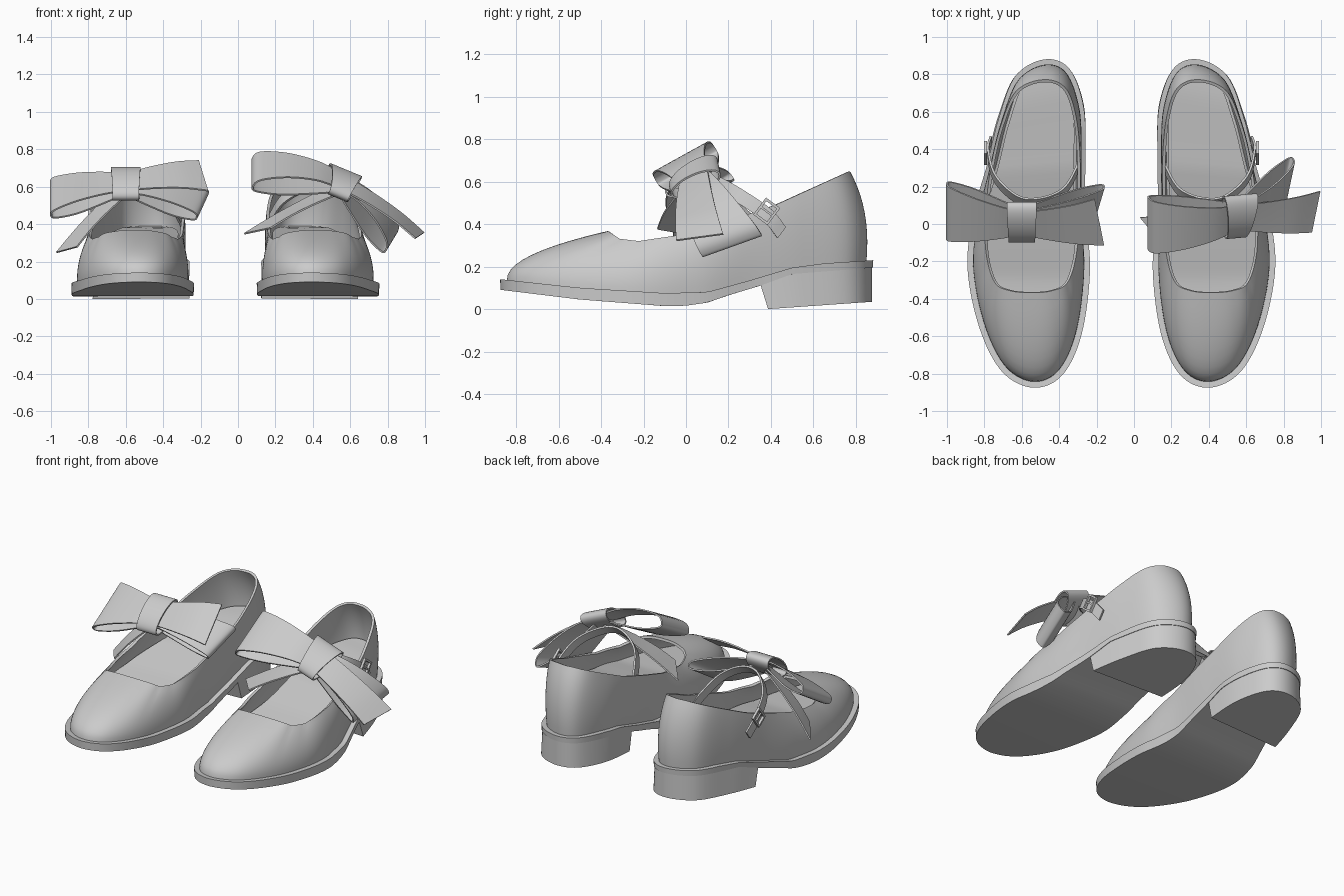
import bpy, bmesh, math
from mathutils import Vector as V

if "Cube" in bpy.data.objects:
    bpy.data.objects.remove(bpy.data.objects["Cube"])

mat = bpy.data.materials.new("grey_leather")
mat.diffuse_color = (0.6, 0.6, 0.6, 1)
mat.use_nodes = True
mat.node_tree.nodes["Principled BSDF"].inputs["Base Color"].default_value = mat.diffuse_color


def spline(pts, n, closed=False):
    """Catmull-Rom through pts with n steps per segment."""
    m, out = len(pts), []
    get = (lambda i: pts[i % m]) if closed else (lambda i: pts[max(0, min(m - 1, i))])
    for i in range(m if closed else m - 1):
        a, b, c, d = (get(i + k) for k in (-1, 0, 1, 2))
        for s in range(n):
            t = s / n
            out.append(0.5 * (2 * b + (c - a) * t + (2 * a - 5 * b + 4 * c - d) * t * t
                              + (3 * b - a - 3 * c + d) * t ** 3))
    return out if closed else out + [pts[-1]]


def table(rows, y):
    """Linear lookup of height along the shoe."""
    for (y0, z0), (y1, z1) in zip(rows, rows[1:]):
        if y <= y1:
            return z0 + (z1 - z0) * max(0, (y - y0) / (y1 - y0))
    return rows[-1][1]


def loft(name, rings, closed=True, caps=None, thick=0, place=lambda p: p):
    """Skin equal rings; caps are 'strip' (across the shoe) or 'ngon'."""
    bm = bmesh.new()
    vs = [[bm.verts.new(place(p)) for p in r] for r in rings]
    n = len(vs[0])
    for r, s in zip(vs, vs[1:]):
        for i in range(n if closed else n - 1):
            j = (i + 1) % n
            bm.faces.new((r[i], r[j], s[j], s[i]))
    for r in (vs[0], vs[-1]):
        if caps == "ngon":
            bm.faces.new(r)
        elif caps == "strip":
            for i in range(n // 2):
                q = [r[i], r[i + 1], r[n - i - 1], r[(n - i) % n]]
                bm.faces.new(list(dict.fromkeys(q)))
    bmesh.ops.recalc_face_normals(bm, faces=bm.faces)
    me = bpy.data.meshes.new(name)
    bm.to_mesh(me)
    bm.free()
    me.materials.append(mat)
    ob = bpy.data.objects.new(name, me)
    bpy.context.collection.objects.link(ob)
    bpy.ops.object.select_all(action='DESELECT')
    ob.select_set(True)
    bpy.context.view_layer.objects.active = ob
    if thick:
        mod = ob.modifiers.new("thickness", 'SOLIDIFY')
        mod.thickness, mod.offset = thick, 0
        bpy.ops.object.modifier_apply(modifier=mod.name)
    bpy.ops.object.shade_smooth_by_angle(angle=math.radians(35))
    return ob


def ribbon(name, stations, closed=False, thick=0.009, n=6, place=lambda p: p):
    """Band between two edge curves."""
    a = spline([s[0] for s in stations], n, closed)
    b = spline([s[1] for s in stations], n, closed)
    loft(name, [a, [(p + q) / 2 for p, q in zip(a, b)], b], closed, None, thick, place)


# Outlines start at the toe and run around the outer side to the heel and back
SOLE = [(-.54, -.875), (-.705, -.79), (-.825, -.56), (-.89, -.24), (-.86, .05), (-.785, .32),
        (-.725, .56), (-.635, .79), (-.48, .88), (-.345, .83), (-.268, .62), (-.26, .34),
        (-.262, .07), (-.235, -.24), (-.28, -.59), (-.385, -.81)]
OPENING = [(-.545, -.365), (-.66, -.355), (-.74, -.31), (-.785, -.15), (-.785, .07), (-.755, .32),
           (-.70, .54), (-.62, .71), (-.48, .765), (-.37, .72), (-.315, .56), (-.295, .32),
           (-.30, .07), (-.315, -.16), (-.36, -.31), (-.44, -.355)]
SOLE_TOP = [(-.87, .14), (-.5, .1), (-.1, .075), (.1, .08), (.3, .135), (.5, .195), (.65, .215), (.88, .23)]
SOLE_LOW = [(-.87, .09), (-.5, .045), (-.1, .014), (.0, .016), (.1, .03), (.2, .065), (.35, .11),
            (.5, .165), (.88, .195)]
FOOTBED = [(-.87, .15), (-.3, .18), (0, .24), (.3, .32), (.7, .38), (.88, .39)]
TOPLINE = [(-.365, .36), (-.31, .325), (-.22, .315), (0, .35), (.2, .415), (.42, .49), (.76, .645)]

sole = spline([V((x, y, 0)) for x, y in SOLE], 8, True)
opening = spline([V((x, y, 0)) for x, y in OPENING], 8, True)
N = len(sole)
normal = []
for i in range(N):
    t = (sole[(i + 1) % N] - sole[i - 1]).normalized()
    normal.append(V((-t.y, t.x, 0)))


def ring(inset, heights, lift=0):
    pts = [p - k * inset for p, k in zip(sole, normal)]
    return [V((p.x, p.y, table(heights, s.y) + lift)) for p, s in zip(pts, sole)]


def shoe(side, place):
    def part(name, *a, **k):
        loft(side + "_" + name, *a, place=place, **k)

    # Sole with welt, and footbed
    part("sole", [ring(.002, SOLE_LOW), ring(0, SOLE_TOP)], caps="strip")
    part("footbed", [ring(.06, FOOTBED, -.02), ring(.06, FOOTBED)], caps="strip")

    # Heel block
    top = [p for p, s in zip(ring(.006, SOLE_LOW, .006), sole) if s.y > .345]
    low = []
    for p in (s for s in sole if s.y > .345):
        y = .385 + (p.y - .35) * .49 / .53
        low.append(V((p.x, y, (y - .385) * .07)))
    part("heel", [low, top], caps="ngon")

    # Upper: curved wall from welt to topline, fuller at the back than over the toes
    base, rings, M = ring(.04, SOLE_TOP, -.005), [], 10
    for j in range(M + 1):
        t = j / M
        r = []
        for p, q, k in zip(base, opening, normal):
            front = max(0, min(1, (.2 - p.y) / .5))
            q = V((q.x, q.y, table(TOPLINE, q.y)))
            c = p + k * (.022 - .014 * front)
            c.z = p.z + (.58 - .07 * front) * (q.z - p.z)
            r.append(p * (1 - t) ** 2 + c * 2 * t * (1 - t) + q * t * t)
        rings.append(r)
    part("upper", rings, thick=.016)

    # Instep strap
    w, u = V((0, .6, .8)), V((0, .8, -.6))
    path = [(-.765, .45, .36), (-.78, .38, .445), (-.74, .24, .54), (-.62, .13, .60),
            (-.50, .12, .60), (-.38, .17, .535), (-.31, .28, .43), (-.295, .35, .37)]
    ribbon(side + "_strap", [(V(p) - w * .033, V(p) + w * .033) for p in path], thick=.012, place=place)

    # Buckle frame and prong
    c = V((-.795, .38, .46))
    rect = lambda a, b: [c + u * a * i + w * b * j for i, j in ((-1, -1), (1, -1), (1, 1), (-1, 1))]
    part("buckle", [rect(.042, .05), rect(.03, .038)], thick=.016)
    part("buckle_prong", [[c - u * .04 - w * .005, c + u * .04 - w * .005],
                          [c - u * .04 + w * .005, c + u * .04 + w * .005]], closed=False, thick=.01)


shoe("left", lambda p: p)
shoe("right", lambda p: V((-p.x - .135, p.y, p.z)))


def bow(side, knot, x, w, puff, flare, wings):
    k, x = V(knot), V(x).normalized()
    w = V(w)
    w = (w - x * w.dot(x)).normalized()
    n = x.cross(w)

    # Knot band, flaring towards its upper end
    st = []
    for i in range(16):
        a = math.tau * i / 16
        o = k + w * math.cos(a) * .125 + n * math.sin(a) * .05
        half = x * (.075 + flare * math.cos(a))
        st.append((o - half, o + half))
    ribbon(side + "_bow_knot", st, True, n=3)

    # Loops are doubled over, tails are single; each given by its end corners
    for name, end_a, end_b, loop, depth in wings:
        root_a, root_b = k + w * .075 + n * depth, k - w * .075 + n * depth
        steps = [(0, 0), (.35, .02), (.7, .025), (1, .01)]
        if loop:
            steps = [(0, .01), (.3, .045 * puff), (.65, .055 * puff), (.94, .035 * puff), (1, 0),
                     (.94, -.03), (.65, -.045), (.3, -.03), (0, -.01)]
        ribbon(side + "_bow_" + name,
               [(root_a.lerp(V(end_a), t) + n * h, root_b.lerp(V(end_b), t) + n * h) for t, h in steps])


bow("left", (-.60, .01, .615), (1, 0, 0), (0, .8, .6), .7, .005, [
    ("outer_loop", (-1.0, .215, .63), (-1.0, -.08, .45), True, 0),
    ("inner_loop", (-.16, .20, .57), (-.22, .0, .44), True, -.01),
    ("inner_tail", (-.21, .14, .73), (-.16, -.107, .57), False, .01),
    ("outer_tail", (-.97, .10, .24), (-.86, -.05, .27), False, -.025)])
bow("right", (.555, .04, .615), (.92, .08, -.38), (0, .85, .52), 1.3, .02, [
    ("inner_loop", (.08, .14, .755), (.08, -.14, .60), True, 0),
    ("outer_loop", (.85, .35, .36), (.79, .07, .26), True, -.01),
    ("outer_tail", (.99, .18, .345), (.945, -.04, .315), False, .01),
    ("inner_tail", (.03, .04, .34), (.17, -.13, .37), False, -.025)])
